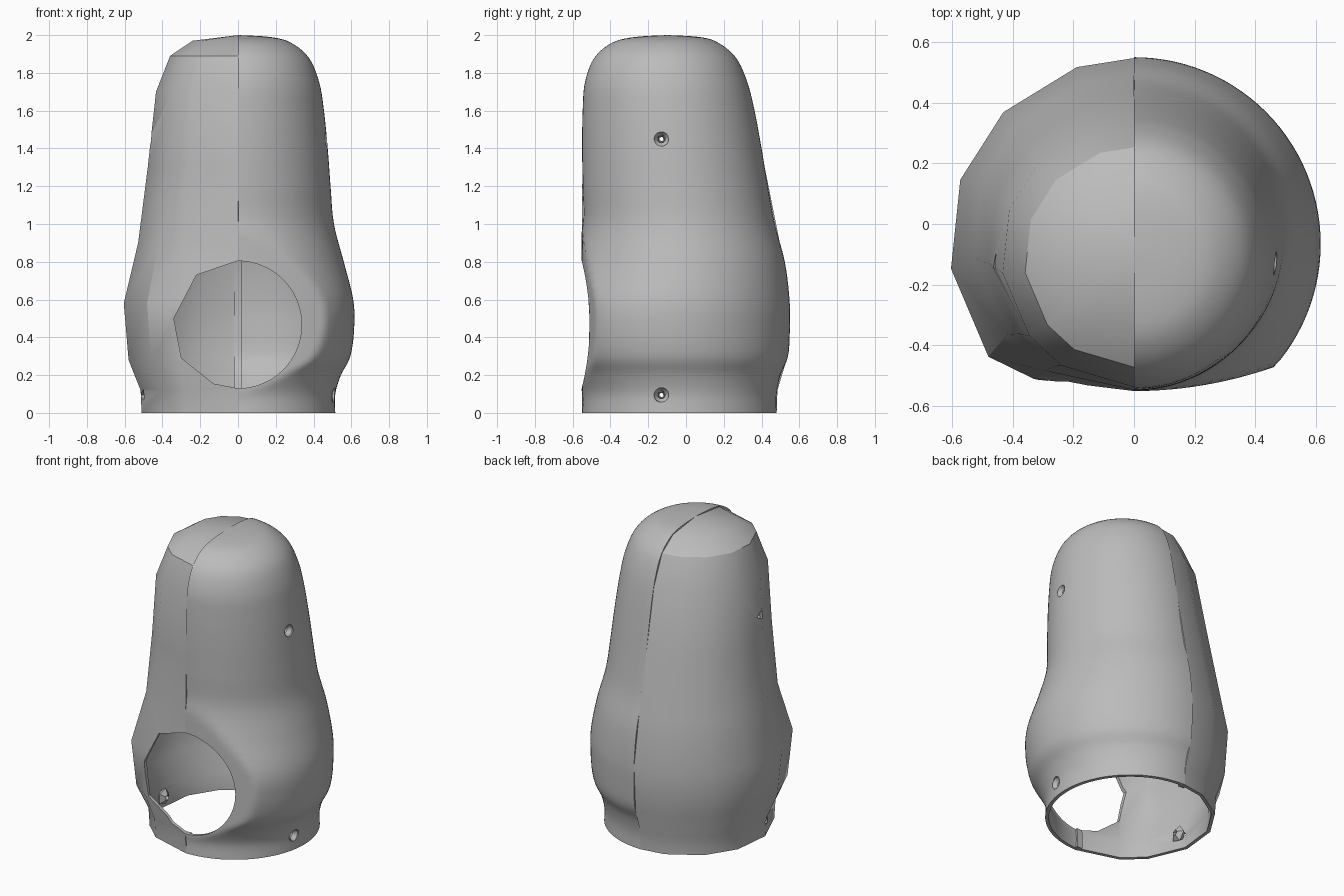
import bpy, bmesh, math

if "Cube" in bpy.data.objects:
    bpy.data.objects.remove(bpy.data.objects["Cube"], do_unlink=True)

grey = bpy.data.materials.new("plain grey")
grey.use_nodes = True
grey.diffuse_color = (0.5, 0.5, 0.5, 1)
grey.node_tree.nodes["Principled BSDF"].inputs["Base Color"].default_value = (0.5, 0.5, 0.5, 1)

WALL = 0.022
# Body profile: height, radius, centre y
PROFILE = [(0, .515, -.035), (.1, .515, -.035), (.2, .545, -.045), (.3, .595, -.055),
           (.45, .615, -.065), (.6, .61, -.062), (.8, .56, -.037), (1, .508, -.038),
           (1.2, .49, -.057), (1.4, .475, -.075), (1.6, .455, -.092), (1.75, .43, -.105),
           (1.88, .375, -.11), (1.96, .28, -.11), (1.99, .17, -.1), (2, 0, -.1)]


def spline(t):
    """Catmull-Rom sample of the profile at index t."""
    i = min(int(t), len(PROFILE) - 2)
    u = t - i
    a, b, c, d = (PROFILE[max(0, min(k, len(PROFILE) - 1))] for k in range(i - 1, i + 3))
    return [q + u / 2 * (r - p + u * (2 * p - 5 * q + 4 * r - s + u * (3 * (q - r) + s - p)))
            for p, q, r, s in zip(a, b, c, d)]


def at_height(z):
    """Linear look-up of radius and centre at a height."""
    for (z0, r0, c0), (z1, r1, c1) in zip(PROFILE, PROFILE[1:]):
        if z0 <= z <= z1:
            u = (z - z0) / (z1 - z0)
            return [z, r0 + u * (r1 - r0), c0 + u * (c1 - c0)]


def make(name, bm, smooth=True):
    mesh = bpy.data.meshes.new(name)
    bm.to_mesh(mesh)
    bm.free()
    obj = bpy.data.objects.new(name, mesh)
    bpy.context.scene.collection.objects.link(obj)
    mesh.materials.append(grey)
    return obj


def activate(obj):
    bpy.ops.object.select_all(action="DESELECT")
    obj.select_set(True)
    bpy.context.view_layer.objects.active = obj


def finish(obj, angle=30):
    activate(obj)
    bpy.ops.object.shade_smooth_by_angle(angle=math.radians(angle))


def grid_faces(bm, rows, flip=False):
    for a, b in zip(rows, rows[1:]):
        for j in range(len(a) - 1):
            quad = [a[j], a[j + 1], b[j + 1], b[j]]
            bm.faces.new(quad[::-1] if flip else quad)


def thicken(obj, depth):
    mod = obj.modifiers.new("wall", "SOLIDIFY")
    mod.thickness, mod.offset = depth, -1
    activate(obj)
    bpy.ops.object.modifier_apply(modifier=mod.name)


def half_shell(name, side, levels, angles):
    bm = bmesh.new()
    rows = []
    for z, r, cy in levels:
        row = []
        for a in angles:
            x = max(0, r * math.cos(math.radians(a)))
            y = max(cy + r * math.sin(math.radians(a)), -.552 + .37 * x * x)
            row.append(bm.verts.new((side * x, y, z)))
        rows.append(row)
    grid_faces(bm, rows, side < 0)
    bmesh.ops.remove_doubles(bm, verts=bm.verts, dist=1e-5)
    obj = make(name, bm)
    thicken(obj, WALL)
    return obj


def prism(points, axis, lo, hi):
    """Cutter extruded along x or y from a flat outline."""
    bm = bmesh.new()
    place = (lambda p, d: (p[0], d, p[1])) if axis == "y" else (lambda p, d: (d, p[0], p[1]))
    ends = [[bm.verts.new(place(p, d)) for p in points] for d in (lo, hi)]
    for end in ends:
        bm.faces.new(end)
    grid_faces(bm, [e + e[:1] for e in ends])
    bmesh.ops.recalc_face_normals(bm, faces=bm.faces)
    obj = make("cutter", bm)
    obj.hide_render = True
    return obj


def cut(obj, cutter):
    mod = obj.modifiers.new("cut", "BOOLEAN")
    mod.operation, mod.solver, mod.object = "DIFFERENCE", "EXACT", cutter
    activate(obj)
    bpy.ops.object.modifier_apply(modifier=mod.name)
    bpy.data.objects.remove(cutter, do_unlink=True)


def circle(cx, cy, r, n):
    return [(cx + r * math.cos(2 * math.pi * k / n), cy + r * math.sin(2 * math.pi * k / n))
            for k in range(n)]


def screw_cup(name, side, x, y, z, n, ring):
    """Countersunk screw seat turned around the x axis."""
    bm = bmesh.new()
    rows = []
    for r, d in ring + ring[:1]:
        rows.append([bm.verts.new((side * (x - d), p, q)) for p, q in circle(y, z, r, n)])
    grid_faces(bm, [row + row[:1] for row in rows])
    bmesh.ops.remove_doubles(bm, verts=bm.verts, dist=1e-6)
    bmesh.ops.recalc_face_normals(bm, faces=bm.faces)
    finish(make(name, bm))


# Smooth left half and coarse faceted right half
fine = [spline(i / 5) for i in range(5 * (len(PROFILE) - 1) + 1)]
left = half_shell("left_shell", 1, fine, [-90 + 180 * k / 56 for k in range(57)])
coarse = [at_height(z) for z in (0, .12, .28, .58, .9, 1.3, 1.7, 1.89, 1.97, 2)]
right = half_shell("right_shell", -1, coarse, [-90, -57, -38, -8, 20, 45, 72, 90])

# Round front opening, coarse on the right half
cut(left, prism(circle(0, .467, .337, 96), "y", -1, -.2))
cut(right, prism([(.1, .805), (0, .805), (-.22, .73), (-.34, .5), (-.3, .29),
                  (-.13, .155), (0, .13), (.1, .13)], "y", -1, -.2))

# Screw holes and their seats
for label, z in (("lower", .095), ("upper", 1.45)):
    _, r, cy = at_height(z)
    y = -.13
    x = math.sqrt(r * r - (y - cy) ** 2)
    cut(left, prism(circle(y, z, .038, 32), "x", .3, .8))
    cut(right, prism(circle(y, z, .034, 3), "x", -.8, -.3))
    screw_cup("left_" + label + "_screw_seat", 1, x, y, z, 32,
              [(.038, .003), (.02, .028), (.02, .05), (.04, .05), (.04, .008)])
    screw_cup("right_" + label + "_screw_seat", -1, x, y, z, 5,
              [(.03, .02), (.012, .03), (.02, .075), (.055, .05)])

finish(left)
finish(right)

# Joining strips behind the seam
for name, sign in (("front_seam_strip", -1), ("back_seam_strip", 1)):
    bm = bmesh.new()
    rows = []
    for z, r, cy in fine[:-15]:
        y = max(cy + sign * r, -.552) - sign * (WALL + .006)
        rows.append([bm.verts.new((x, y, z)) for x in (-.02, .02)])
    grid_faces(bm, rows, sign > 0)
    strip = make(name, bm)
    thicken(strip, .012)
    if sign < 0:
        cut(strip, prism(circle(0, .467, .34, 64), "y", -1, -.2))
    finish(strip)
